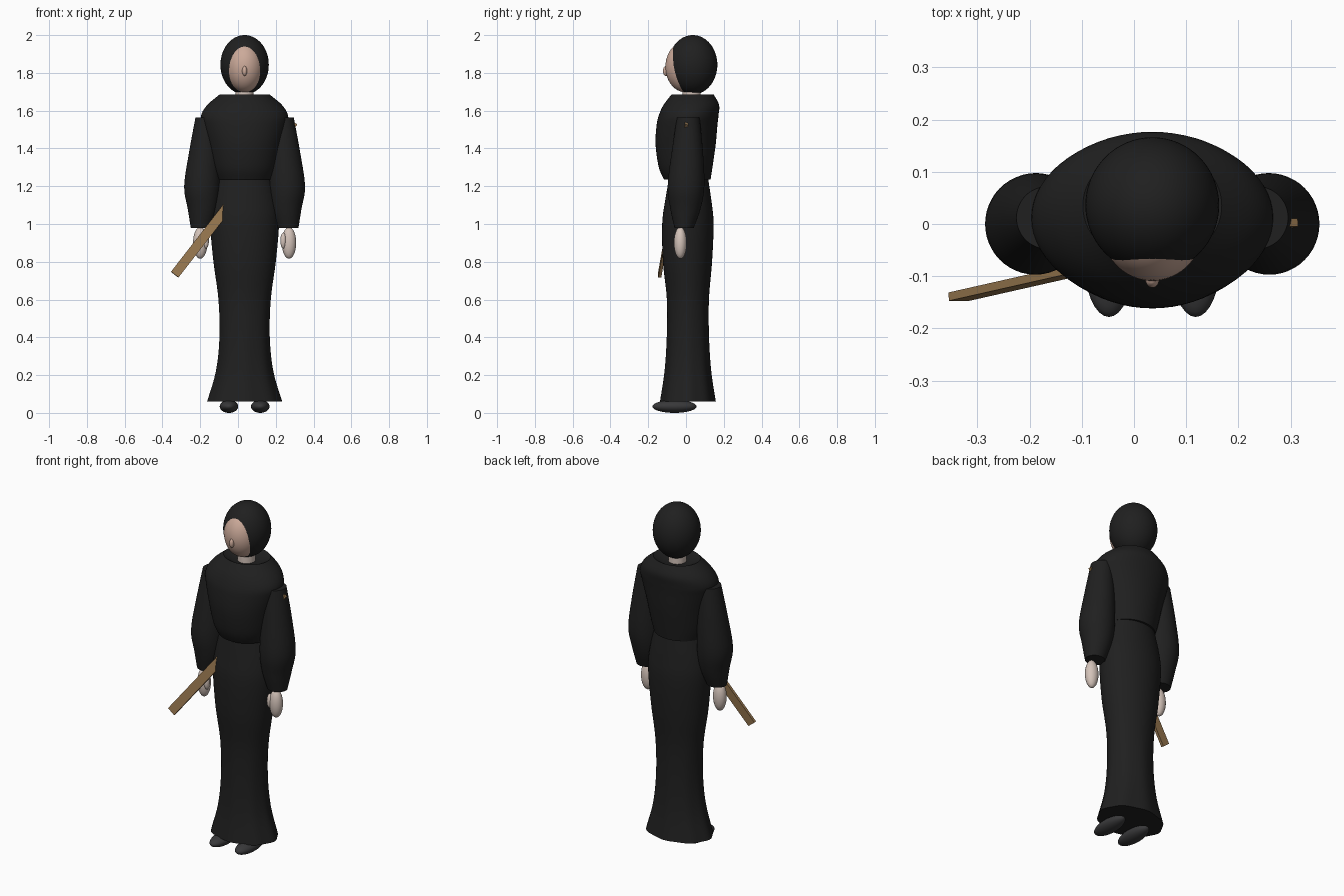
import bpy, bmesh, math
from mathutils import Vector, Matrix

if "Cube" in bpy.data.objects:
    bpy.data.objects.remove(bpy.data.objects["Cube"], do_unlink=True)

MID = 0.035  # x of the figure's own centre line


def material(name, rgb):
    m = bpy.data.materials.new(name)
    m.use_nodes = True
    m.diffuse_color = (*rgb, 1)
    bsdf = m.node_tree.nodes["Principled BSDF"]
    bsdf.inputs["Base Color"].default_value = (*rgb, 1)
    bsdf.inputs["Roughness"].default_value = 0.8
    return m


BLACK = material("black cloth", (0.014, 0.014, 0.014))
SHOE = material("charcoal leather", (0.04, 0.04, 0.042))
SKIN = material("face skin", (0.6, 0.4, 0.32))
PALE = material("pale skin", (0.66, 0.55, 0.49))
WOOD = material("brown wood", (0.32, 0.19, 0.08))


def finish(name, bm, mat, smooth=True):
    bmesh.ops.recalc_face_normals(bm, faces=bm.faces)
    mesh = bpy.data.meshes.new(name)
    bm.to_mesh(mesh)
    bm.free()
    mesh.materials.append(mat)
    obj = bpy.data.objects.new(name, mesh)
    bpy.context.collection.objects.link(obj)
    if smooth:
        bpy.ops.object.select_all(action="DESELECT")
        obj.select_set(True)
        bpy.context.view_layer.objects.active = obj
        bpy.ops.object.shade_smooth_by_angle(angle=math.radians(40))
    return obj


def ellipsoid(name, center, radii, mat, segs=48):
    bm = bmesh.new()
    bmesh.ops.create_uvsphere(bm, u_segments=segs, v_segments=segs // 2, radius=1)
    bm.transform(Matrix.Translation(center) @ Matrix.Diagonal((*radii, 1)))
    return finish(name, bm, mat)


def smooth_sections(sections, steps=5):
    """Interpolate the cross-sections with a Catmull-Rom curve."""
    out = []
    for i in range(len(sections) - 1):
        a, b = sections[i], sections[i + 1]
        p = sections[i - 1] if i else a
        q = sections[min(i + 2, len(sections) - 1)]
        for s in range(steps):
            t = s / steps
            out.append([0.5 * (2 * k1 + (k2 - k0) * t
                               + (2 * k0 - 5 * k1 + 4 * k2 - k3) * t * t
                               + (3 * k1 - k0 - 3 * k2 + k3) * t ** 3)
                        for k0, k1, k2, k3 in zip(p, a, b, q)])
    return out + [list(sections[-1])]


def loft(name, cx, sections, mat, segs=64, fold=0.0, recess=0.0):
    """Skin elliptical rings given as (z, x offset, y centre, x radius, y radius)."""
    bm = bmesh.new()
    rows = smooth_sections(sections)
    if recess:
        z, dx, cy, rx, ry = rows[-1]
        rows.append([z - recess, dx, cy, rx * 0.6, ry * 0.6])
    rings = []
    for k, (z, dx, cy, rx, ry) in enumerate(rows):
        w = fold * max(0, 1 - k / (len(rows) * 0.5))
        ring = []
        for i in range(segs):
            a = math.tau * i / segs
            f = 1 + w * math.cos(8 * a)
            ring.append(bm.verts.new((cx + dx + rx * f * math.cos(a),
                                      cy + ry * f * math.sin(a), z)))
        rings.append(ring)
    for low, high in zip(rings, rings[1:]):
        for i in range(segs):
            j = (i + 1) % segs
            bm.faces.new((low[i], low[j], high[j], high[i]))
    bm.faces.new(rings[0])
    bm.faces.new(rings[-1])
    return finish(name, bm, mat)


# Robe: flared skirt and bloused upper body
loft("robe_skirt", MID, [
    (0.06, 0, 0.01, 0.195, 0.145),
    (0.22, 0, 0.01, 0.150, 0.122),
    (0.40, 0, 0.01, 0.132, 0.111),
    (0.60, 0, 0.01, 0.138, 0.111),
    (0.80, 0, 0.008, 0.165, 0.130),
    (1.00, 0, 0.01, 0.182, 0.136),
    (1.12, 0, 0.012, 0.172, 0.123),
    (1.26, 0, 0.014, 0.138, 0.100)], BLACK, fold=0.02)

loft("robe_upper_body", MID, [
    (1.235, 0, 0.007, 0.145, 0.123),
    (1.30, 0, -0.002, 0.168, 0.142),
    (1.42, 0, -0.002, 0.195, 0.159),
    (1.52, 0, 0.005, 0.222, 0.161),
    (1.575, 0, 0.014, 0.230, 0.158),
    (1.63, 0, 0.028, 0.198, 0.147),
    (1.685, 0, 0.035, 0.133, 0.112)], BLACK, recess=0.025)

# Head: hood, face, nose and neck
ellipsoid("hood", (MID, 0.036, 1.843), (0.128, 0.13, 0.157), BLACK, 64)
ellipsoid("face", (MID, -0.001, 1.832), (0.1, 0.108, 0.135), SKIN, 64)
ellipsoid("nose", (MID, -0.107, 1.81), (0.013, 0.015, 0.026), SKIN, 24)
loft("neck", MID, [(1.58, 0, 0.03, 0.048, 0.048),
                   (1.76, 0, 0.03, 0.048, 0.048)], PALE, segs=32)

# Paired parts
for side, label in ((1, "left"), (-1, "right")):
    loft(label + "_sleeve", MID, [
        (0.98, side * 0.229, -0.01, 0.056, 0.051),
        (1.08, side * 0.221, -0.003, 0.080, 0.080),
        (1.20, side * 0.224, 0.0, 0.096, 0.097),
        (1.38, side * 0.213, 0.007, 0.081, 0.083),
        (1.565, side * 0.200, 0.012, 0.060, 0.060)], BLACK, segs=48)
    ellipsoid(label + "_hand", (MID + side * 0.235, -0.03, 0.9),
              (0.038, 0.034, 0.084), PALE, 32)
    ellipsoid(label + "_thumb", (MID + side * 0.205, -0.046, 0.912),
              (0.016, 0.018, 0.042), PALE, 24)
    ellipsoid(label + "_shoe", (MID + side * 0.083, -0.061, 0.034),
              (0.049, 0.117, 0.034), SHOE, 32)

# Flat wooden staff passing diagonally behind the robe front
start, end = Vector((-0.335, -0.139, 0.732)), Vector((0.294, 0.003, 1.541))
axis = (end - start).normalized()
flat = axis.cross(Vector((0, 1, 0))).normalized()
thin = axis.cross(flat)
bm = bmesh.new()
bmesh.ops.create_cube(bm, size=1)
for v in bm.verts:
    x, y, z = v.co
    v.co = (start + end) / 2 + axis * z * (end - start).length + flat * x * 0.05 + thin * y * 0.016
finish("wooden_staff", bm, WOOD, smooth=False)
